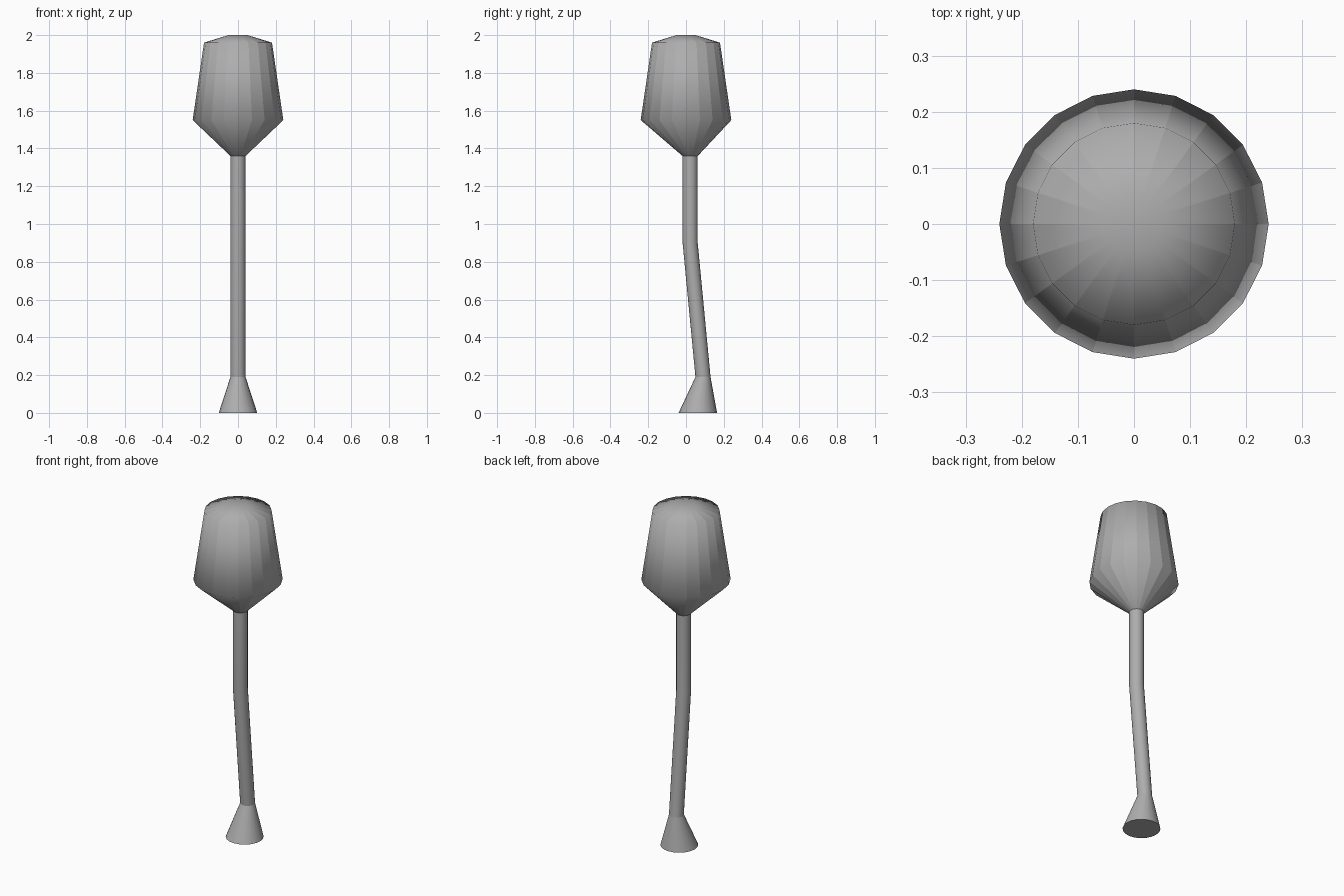
import bpy
import bmesh
from math import cos, sin, tau

cube = bpy.data.objects.get("Cube")
if cube:
    bpy.data.objects.remove(cube, do_unlink=True)

SIDES = 20

# Single plain grey material
grey = bpy.data.materials.new("plain_grey")
grey.use_nodes = True
colour = (0.42, 0.42, 0.42, 1.0)
grey.diffuse_color = colour
grey.node_tree.nodes["Principled BSDF"].inputs["Base Color"].default_value = colour


def loft(name, rings, cap_bottom=False, cap_top=False, faceted=False, inward=False):
    """Skin round rings given bottom to top as (centre y, z, radius)."""
    bm = bmesh.new()
    loops = []
    for y, z, r in rings:
        loops.append([bm.verts.new((r * cos(tau * i / SIDES), y + r * sin(tau * i / SIDES), z))
                      for i in range(SIDES)])
    for low, high in zip(loops, loops[1:]):
        for i in range(SIDES):
            j = (i + 1) % SIDES
            bm.faces.new((low[i], low[j], high[j], high[i]))
        if faceted:
            # Keep each panel flat across, but smooth from top to bottom
            for a, b in zip(low, high):
                bm.edges.get((a, b)).smooth = False
    caps = []
    if cap_bottom:
        caps.append((bm.faces.new(loops[0][::-1]), True))
    if cap_top:
        caps.append((bm.faces.new(loops[-1]), False))
    for face in bm.faces:
        face.smooth = True
    for face, sharp in caps:
        for edge in face.edges:
            edge.smooth = not sharp
    if inward:
        bmesh.ops.reverse_faces(bm, faces=bm.faces[:])
    mesh = bpy.data.meshes.new(name)
    bm.to_mesh(mesh)
    bm.free()
    mesh.materials.append(grey)
    obj = bpy.data.objects.new(name, mesh)
    bpy.context.collection.objects.link(obj)
    return obj


# Flared foot
loft("foot", [(0.0625, 0, 0.102), (0.09, 0.19, 0.04)], cap_bottom=True)

# Bent stem
loft("stem", [(0.09, 0.19, 0.04), (0.022, 0.9, 0.04), (0.022, 1.38, 0.04)])

# Head: inner body with a shallow dome
loft("head_body", [(0.022, 1.375, 0.04), (0, 1.55, 0.225), (0, 1.945, 0.168), (0, 1.985, 0.05)],
     cap_top=True, faceted=True)

# Head: thin outer shell, facing inward
loft("head_shell", [(0.022, 1.36, 0.04), (0, 1.55, 0.24), (0, 1.96, 0.18), (0, 2.0, 0.05)],
     cap_top=True, faceted=True, inward=True)
